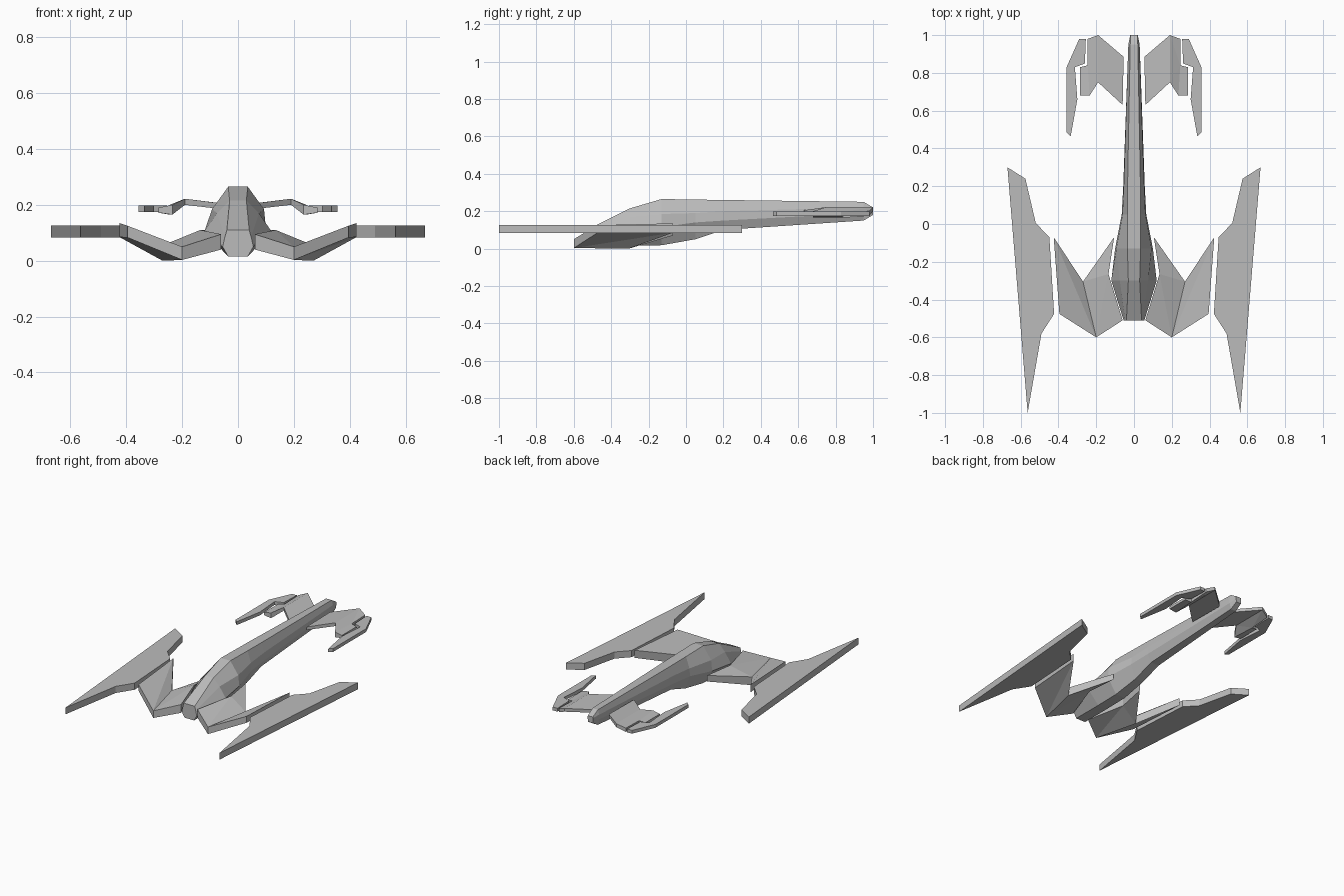
import bpy, bmesh

if "Cube" in bpy.data.objects:
    bpy.data.objects.remove(bpy.data.objects["Cube"], do_unlink=True)

GREY = (0.5, 0.5, 0.5, 1)
hull = bpy.data.materials.new("hull grey")
hull.use_nodes = True
hull.diffuse_color = GREY
hull.node_tree.nodes["Principled BSDF"].inputs["Base Color"].default_value = GREY


def finish(name, bm, mirror=False):
    bmesh.ops.recalc_face_normals(bm, faces=bm.faces)
    mesh = bpy.data.meshes.new(name)
    bm.to_mesh(mesh)
    bm.free()
    mesh.materials.append(hull)
    ob = bpy.data.objects.new(name, mesh)
    bpy.context.collection.objects.link(ob)
    if mirror:
        ob.modifiers.new("mirror", "MIRROR").use_mirror_merge = False
    return ob


def slab(name, points, panels=None):
    """Closed plate from a rim of (x, y, top, bottom), with optional folded panels."""
    bm = bmesh.new()
    tops = [bm.verts.new((x, y, t)) for x, y, t, b in points]
    lows = [bm.verts.new((x, y, b)) for x, y, t, b in points]
    n = len(points)
    for panel in panels or [range(n)]:
        bm.faces.new([tops[i] for i in panel])
        bm.faces.new([lows[i] for i in reversed(panel)])
    for i in range(n):
        j = (i + 1) % n
        bm.faces.new((tops[i], lows[i], lows[j], tops[j]))
    return finish(name, bm, mirror=True)


def flat(outline, top, bottom):
    return [(x, y, top, bottom) for x, y in outline]


# Fuselage: y, then half width and height of roof, shoulder, chine and keel
sections = [
    (-0.51, (0.04, 0.11), (0.047, 0.085), (0.055, 0.05), (0.035, 0.015)),
    (-0.30, (0.03, 0.215), (0.075, 0.17), (0.12, 0.105), (0.035, 0.015)),
    (-0.13, (0.035, 0.265), (0.093, 0.185), (0.10, 0.115), (0.035, 0.018)),
    (0.05, (0.035, 0.262), (0.06, 0.19), (0.065, 0.14), (0.03, 0.05)),
    (0.20, (0.034, 0.26), (0.054, 0.20), (0.057, 0.15), (0.03, 0.10)),
    (0.95, (0.02, 0.25), (0.03, 0.22), (0.03, 0.19), (0.02, 0.15)),
    (1.00, (0.018, 0.22), (0.02, 0.215), (0.02, 0.205), (0.018, 0.18)),
]
bm = bmesh.new()
rings = []
for y, *half in sections:
    loop = [(x, z) for x, z in half] + [(-x, z) for x, z in reversed(half)]
    rings.append([bm.verts.new((x, y, z)) for x, z in loop])
for a, b in zip(rings, rings[1:]):
    for i in range(len(a)):
        j = (i + 1) % len(a)
        bm.faces.new((a[i], a[j], b[j], b[i]))
bm.faces.new(rings[0])
bm.faces.new(rings[-1])
finish("fuselage", bm)

# Folded main wings
slab("main_wings", [
    (0.425, -0.07, 0.135, 0.085), (0.395, -0.476, 0.125, 0.083),
    (0.20, -0.60, 0.05, 0.003), (0.06, -0.51, 0.095, 0.04),
    (0.135, -0.265, 0.11, 0.06), (0.105, -0.07, 0.11, 0.07),
    (0.27, -0.305, 0.055, 0.0)],
    [(0, 1, 2), (0, 2, 6), (2, 3, 4), (2, 4, 6), (4, 5, 6)])

# Long outer blades
slab("outer_blades", flat([
    (0.67, 0.30), (0.575, 0.24), (0.52, 0.005), (0.448, -0.07),
    (0.423, -0.476), (0.49, -0.58), (0.563, -1.0)], 0.127, 0.083))

# Bent tail fins
slab("tail_fins", [
    (0.055, 0.885, 0.205, 0.185), (0.19, 1.0, 0.222, 0.20),
    (0.245, 0.98, 0.20, 0.175), (0.245, 0.84, 0.196, 0.165),
    (0.285, 0.83, 0.19, 0.172), (0.285, 0.68, 0.19, 0.172),
    (0.235, 0.68, 0.20, 0.165), (0.19, 0.75, 0.222, 0.20),
    (0.06, 0.63, 0.205, 0.185)],
    [(0, 1, 7, 8), (1, 2, 3), (1, 3, 7), (3, 6, 7), (3, 4, 5, 6)])

# Hooked tail tips
slab("tail_tips", flat([
    (0.255, 0.98), (0.29, 0.98), (0.357, 0.83), (0.357, 0.485), (0.335, 0.465),
    (0.30, 0.66), (0.313, 0.83), (0.26, 0.85)], 0.197, 0.175))
